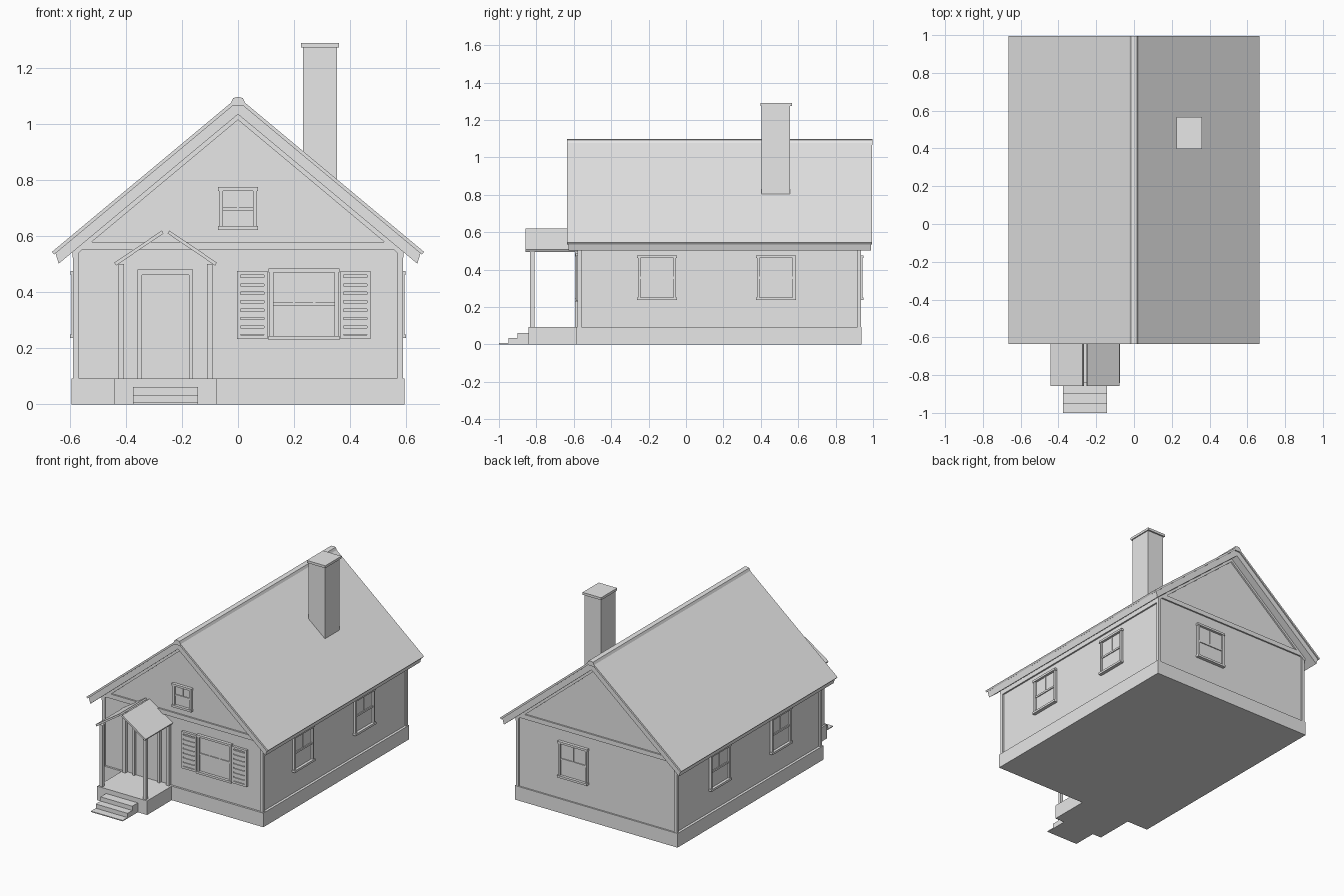
import bpy, bmesh, math
from mathutils import Matrix, Vector

if "Cube" in bpy.data.objects:
    bpy.data.objects.remove(bpy.data.objects["Cube"])

mat = bpy.data.materials.new("plain light grey")
mat.diffuse_color = (0.8, 0.8, 0.8, 1)
mat.use_nodes = True
mat.node_tree.nodes["Principled BSDF"].inputs["Base Color"].default_value = mat.diffuse_color


def finish(name, bm):
    bmesh.ops.recalc_face_normals(bm, faces=bm.faces)
    me = bpy.data.meshes.new(name)
    bm.to_mesh(me)
    bm.free()
    me.materials.append(mat)
    ob = bpy.data.objects.new(name, me)
    bpy.context.collection.objects.link(ob)
    return ob


def add_box(bm, x0, x1, y0, y1, z0, z1):
    m = Matrix.Translation(((x0 + x1) / 2, (y0 + y1) / 2, (z0 + z1) / 2))
    m = m @ Matrix.Diagonal((x1 - x0, y1 - y0, z1 - z0, 1))
    return bmesh.ops.create_cube(bm, size=1, matrix=m)["verts"]


def boxes(name, *dims):
    bm = bmesh.new()
    for d in dims:
        add_box(bm, *d)
    return finish(name, bm)


def prism(name, pts, y0, y1):
    """Extrude an x-z outline along y."""
    bm = bmesh.new()
    f = bm.faces.new([bm.verts.new((x, y0, z)) for x, z in pts])
    r = bmesh.ops.extrude_face_region(bm, geom=[f])
    vs = [v for v in r["geom"] if isinstance(v, bmesh.types.BMVert)]
    bmesh.ops.translate(bm, verts=vs, vec=(0, y1 - y0, 0))
    return finish(name, bm)


def chevron(half, top, drop, thick, cx=0.0, tilt=0.0):
    """Bent strip outline; tilt pulls the lower eave corners inward."""
    return [(cx - half, top - drop), (cx, top), (cx + half, top - drop),
            (cx + half - tilt, top - drop - thick + tilt * drop / half),
            (cx, top - thick), (cx - half + tilt, top - drop - thick + tilt * drop / half)]


# ---- masonry base and wall body
boxes("foundation", (-.595, .595, -.585, .938, 0, .093))
prism("walls", [(-.578, .09), (.578, .09), (.578, .555), (0, 1.045), (-.578, .555)], -.572, .928)

# corner boards
boxes("corner_boards", *[(min(a, b), max(a, b), min(c, d), max(c, d), .093, .555)
      for a, b in ((-.588, -.568), (.588, .568)) for c, d in ((-.58, -.56), (.936, .916))])

# frieze boards and sloping trim on both gables
for tag, y0, y1 in (("front", -.582, -.565), ("back", .92, .938)):
    boxes(tag + "_frieze", (-.585, .585, y0, y1, .55, .58))
    prism(tag + "_rake_trim", chevron(.59, 1.05, .492, .035), y0, y1)
boxes("side_friezes", (-.588, -.57, -.58, .936, .515, .55), (.57, .588, -.58, .936, .515, .55))

# ---- main roof: deck, shingle layer, ridge cap
prism("roof_deck", chevron(.652, 1.085, .543, .05, tilt=.012), -.628, .988)
prism("roof_shingles", chevron(.664, 1.097, .553, .016, tilt=.008), -.635, .995)
prism("ridge_cap", [(-.03, 1.065), (-.017, 1.093), (0, 1.097), (.017, 1.093), (.03, 1.065)], -.636, .996)

# ---- chimney
boxes("chimney", (.232, .353, .404, .556, .8, 1.277))
boxes("chimney_cap", (.225, .36, .397, .566, 1.274, 1.29))


# ---- windows, drawn facing -y then turned onto their wall
def window(name, place, w, z0, z1, bars):
    bm = bmesh.new()
    h, t, mid = w / 2, .014, (z0 + z1) / 2
    add_box(bm, -h + t, h - t, -.004, .01, z0 + t, z1 - t)            # pane
    for s in (-1, 1):                                                # side casings
        add_box(bm, min(s * h, s * (h - t)), max(s * h, s * (h - t)), -.016, .01, z0, z1)
    add_box(bm, -h - .004, h + .004, -.02, .01, z1 - t, z1)           # head
    add_box(bm, -h - .004, h + .004, -.022, .01, z0, z0 + t)          # sill
    add_box(bm, -h + t, h - t, -.01, .01, mid - .006, mid + .006)     # meeting rail
    for i in range(bars):                                            # upper glazing bars
        x = -h + t + (w - 2 * t) * (i + 1) / (bars + 1)
        add_box(bm, x - .004, x + .004, -.008, .01, mid, z1 - t)
    bm.transform(place)
    return finish(name, bm)


def place(x, y, deg):
    return Matrix.Translation((x, y, 0)) @ Matrix.Rotation(math.radians(deg), 4, 'Z')


window("front_window", place(.236, -.572, 0), .246, .23, .485, 2)
window("gable_window", place(0, -.572, 0), .136, .622, .775, 1)
window("back_window", place(.17, .928, 180), .21, .236, .475, 1)
for y in (-.155, .482):
    window("right_window", place(.578, y, 90), .205, .236, .475, 1)
    window("left_window", place(-.578, y, -90), .205, .236, .475, 1)

# louvred shutters beside the front window
for x0 in (-.003, .365):
    x1 = x0 + .108
    slats = [(x0 + .012, x1 - .012, -.586, -.57, .25 + i * .03, .272 + i * .03) for i in range(7)]
    boxes("shutter", (x0, x1, -.58, -.57, .233, .476),
          (x0, x0 + .012, -.588, -.57, .233, .476), (x1 - .012, x1, -.588, -.57, .233, .476),
          (x0, x1, -.588, -.57, .233, .247), (x0, x1, -.588, -.57, .462, .476), *slats)

# ---- door with casing
boxes("door", (-.343, -.175, -.577, -.56, .093, .462))
boxes("door_casing", (-.358, -.343, -.592, -.56, .093, .48), (-.175, -.16, -.592, -.56, .093, .48),
      (-.358, -.16, -.594, -.56, .462, .482))

# ---- porch: platform, steps, posts, two roof slabs
boxes("porch_floor", (-.44, -.075, -.842, -.58, 0, .093))
boxes("steps", (-.375, -.143, -.9, -.84, 0, .062), (-.375, -.143, -.95, -.89, 0, .034),
      (-.375, -.143, -1, -.94, 0, .006))
boxes("porch_posts", *[(x, x + .021, y, y + .022, .093, .5)
      for x in (-.428, -.11) for y in (-.833, -.594)])
cx = -.2585
for s in (-1, 1):
    prism("porch_roof", [(cx + s * .007, .61), (cx + s * .013, .62),
                         (cx + s * .183, .506), (cx + s * .177, .495)], -.858, -.572)
